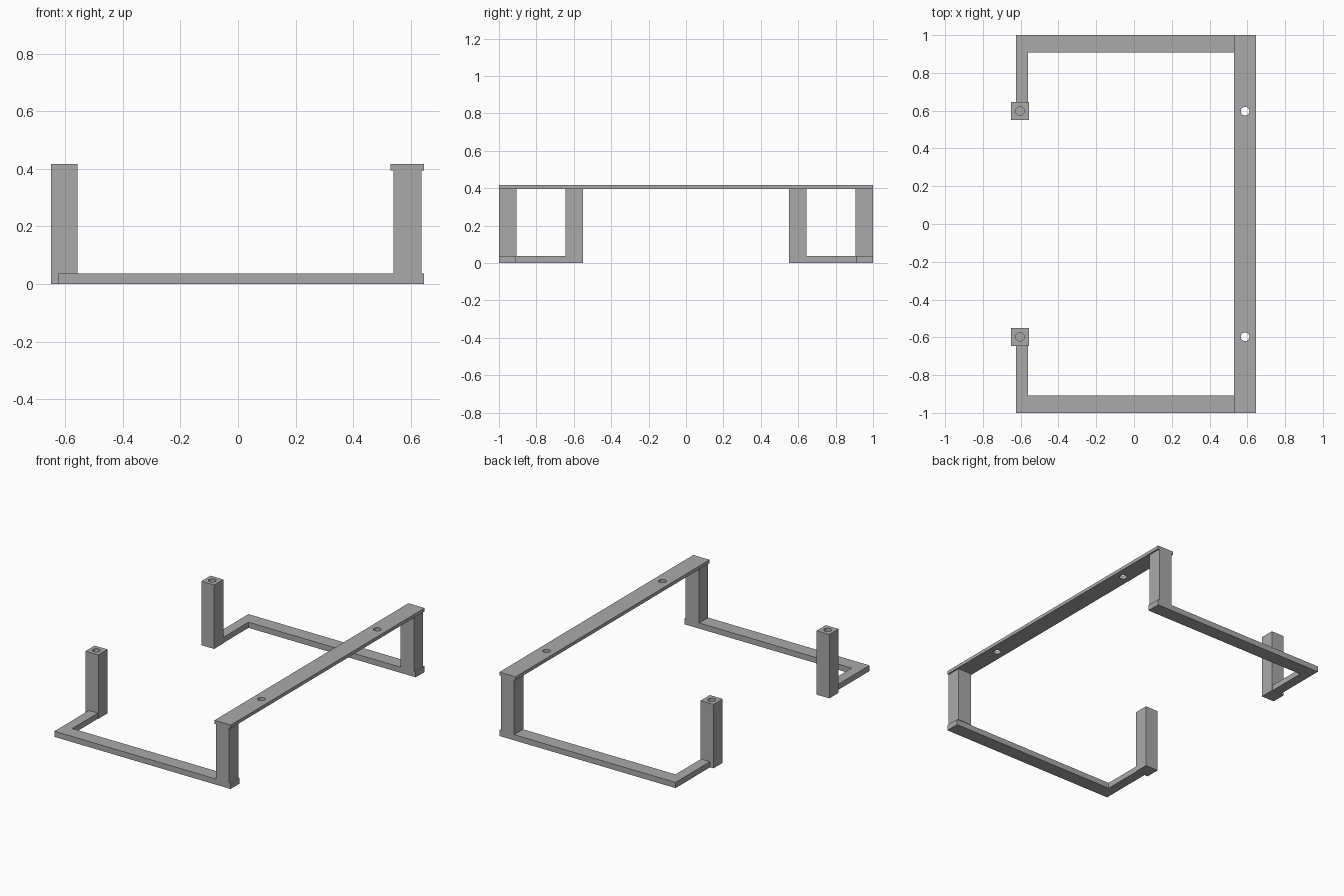
import bpy
import bmesh
from mathutils import Matrix

if "Cube" in bpy.data.objects:
    bpy.data.objects.remove(bpy.data.objects["Cube"])

metal = bpy.data.materials.new("grey_metal")
metal.diffuse_color = (0.4, 0.4, 0.4, 1)
metal.use_nodes = True
metal.node_tree.nodes["Principled BSDF"].inputs["Base Color"].default_value = metal.diffuse_color


def finish(name, bm):
    bmesh.ops.recalc_face_normals(bm, faces=bm.faces[:])
    mesh = bpy.data.meshes.new(name)
    bm.to_mesh(mesh)
    bm.free()
    mesh.materials.append(metal)
    obj = bpy.data.objects.new(name, mesh)
    bpy.context.collection.objects.link(obj)
    return obj


def prism(name, outline, z0, z1):
    """Extrude a flat xy outline from z0 up to z1."""
    bm = bmesh.new()
    face = bm.faces.new([bm.verts.new((x, y, z0)) for x, y in outline])
    top = bmesh.ops.extrude_face_region(bm, geom=[face])["geom"]
    verts = [v for v in top if isinstance(v, bmesh.types.BMVert)]
    bmesh.ops.translate(bm, vec=(0, 0, z1 - z0), verts=verts)
    return finish(name, bm)


def box(name, x0, x1, y0, y1, z0, z1):
    return prism(name, [(x0, y0), (x1, y0), (x1, y1), (x0, y1)], z0, z1)


def drill(obj, x, y, z0, z1, radius=0.023):
    """Cut a round vertical hole between z0 and z1."""
    bm = bmesh.new()
    bmesh.ops.create_cone(bm, cap_ends=True, segments=32, radius1=radius,
                          radius2=radius, depth=z1 - z0,
                          matrix=Matrix.Translation((x, y, (z0 + z1) / 2)))
    cutter = finish("hole_cutter", bm)
    cutter.hide_render = True
    mod = obj.modifiers.new("hole", "BOOLEAN")
    mod.operation = "DIFFERENCE"
    mod.solver = "EXACT"
    mod.object = cutter
    bpy.context.view_layer.objects.active = obj
    bpy.ops.object.modifier_apply(modifier=mod.name)
    bpy.data.objects.remove(cutter)


# Long top rail with two through holes
rail = box("top_rail", 0.53, 0.647, -1, 1, 0.395, 0.417)

for side, label in ((-1, "front"), (1, "back")):
    drill(rail, 0.588, side * 0.597, 0.3, 0.5)

    # L-shaped floor arm
    arm = [(0.647, 1), (-0.625, 1), (-0.625, 0.6), (-0.56, 0.6),
           (-0.56, 0.908), (0.647, 0.908)]
    prism(label + "_floor_arm", [(x, side * y) for x, y in arm], 0, 0.037)

    # Upright carrying the rail
    box(label + "_rail_upright", 0.54, 0.637,
        side * 0.905, side * 1.0, 0.037, 0.395)

    # Free-standing post with a blind hole in its top
    post = box(label + "_post", -0.65, -0.557,
               side * 0.55, side * 0.645, 0, 0.417)
    drill(post, -0.604, side * 0.597, 0.3, 0.5)
